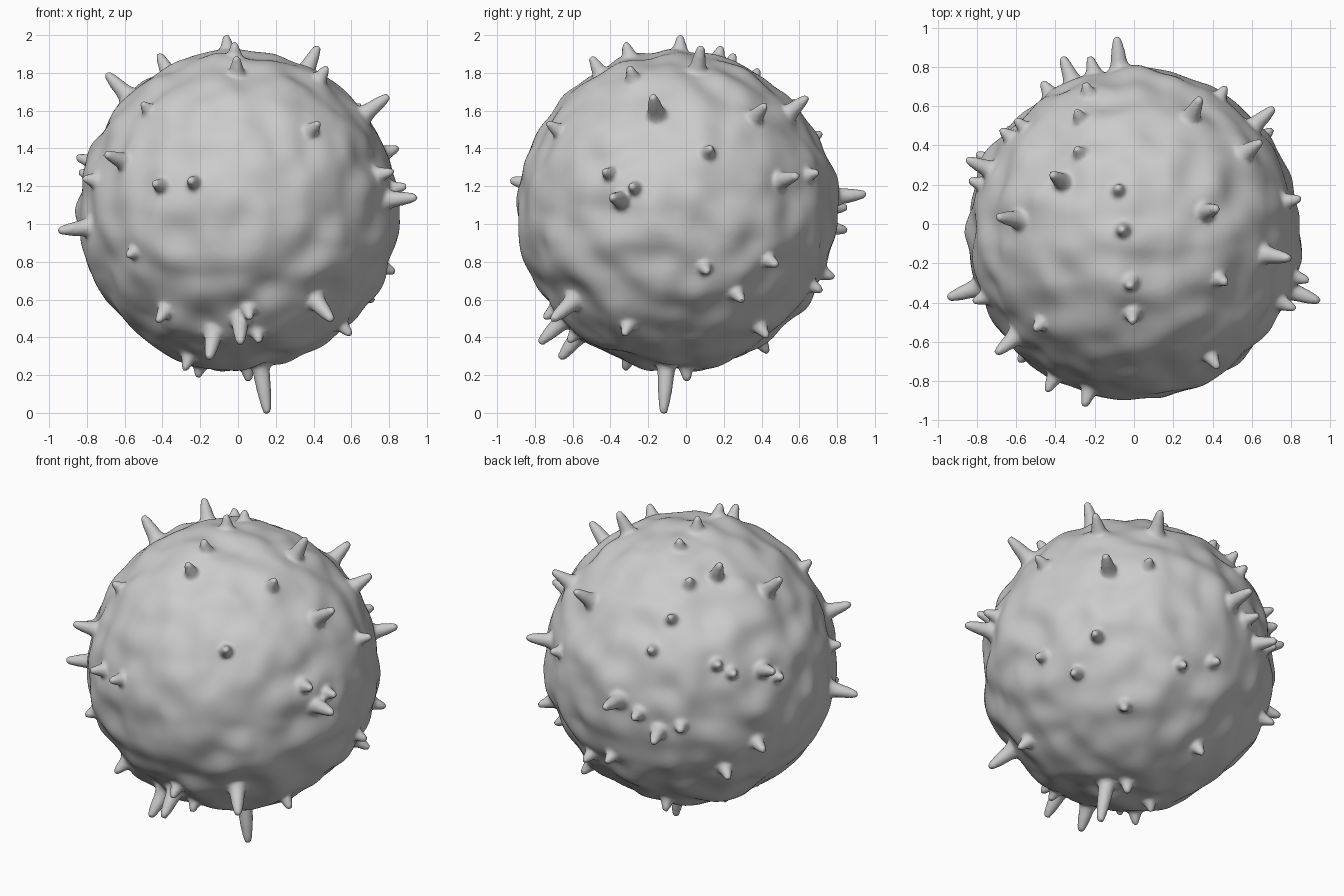
import bpy, bmesh, math
from mathutils import Vector, noise

if "Cube" in bpy.data.objects:
    bpy.data.objects.remove(bpy.data.objects["Cube"])

C = Vector((0, -0.05, 1.07))   # body centre
R = 0.842                      # mean body radius

# spike directions (azimuth, elevation in degrees), grouped by tip distance
SPIKES = {
    1.085: [(336, -81)],
    1.007: [(256, -51), (271, -44), (307, -35), (351, 37), (340, 4), (95, 5), (199, -6), (173, 46)],
    0.975: [(17, 63), (144, 58), (221, 18), (36, 35), (42, 11), (64, 38),
            (112, -6), (156, 17)],
    0.927: [(269, 61), (266, 73), (332, 55), (302, 30), (241, 9), (254, 10), (234, -39), (345, 8),
            (335, 13), (12, 21), (37, -18), (26, -31), (335, -45), (104, 1), (140, -25), (153, -14),
            (48, -46), (224, -65), (162, 86)],
    0.903: [(109, 74), (124, 55), (224, 39), (228, -15), (275, -39), (281, -50), (11, -21),
            (108, 27), (58, 13), (121, -3), (115, 40), (74, -28), (89, -23), (203, 11),
            (162, 13), (136, 22), (142, 18), (45, -85), (193, -76), (108, -56)],
}


def lump(d):
    """Surface radius in direction d, gently uneven."""
    n = noise.noise(d * 2.6 + Vector((3, 1.7, 5)))
    n2 = noise.noise(d * 5 + Vector((8, 4.4, 1)))
    return R + 0.02 * n + 0.03 * n2


def add_spike(bm, az, el, reach):
    """Lathe a flared, round-tipped spike running outwards from the body."""
    az, el = math.radians(az), math.radians(el)
    d = Vector((math.cos(az) * math.cos(el), math.sin(az) * math.cos(el), math.sin(el)))
    surf = lump(d)
    L = max(reach + 0.008 - surf, 0.06)
    k = min(1.0, 0.55 + L * 2.3)
    prof = [(.07, -.09), (.072, -.018), (.056, .006), (.046, .3 * min(L, .12)),
            (.038, L * .55), (.028, L * .82), (.02, L * .96)]
    q = d.to_track_quat('Z', 'Y')
    n = 14
    rings = []
    for r, h in prof:
        ring = []
        for i in range(n):
            a = math.tau * i / n
            p = Vector((r * k * math.cos(a), r * k * math.sin(a), surf + h))
            ring.append(bm.verts.new(C + q @ p))
        rings.append(ring)
    for a, b in zip(rings, rings[1:]):
        for i in range(n):
            j = (i + 1) % n
            bm.faces.new((a[i], a[j], b[j], b[i]))
    end = bm.verts.new(C + d * (surf + L))
    for i in range(n):
        bm.faces.new((rings[-1][i], rings[-1][(i + 1) % n], end))
    bm.faces.new(rings[0][::-1])


# uneven ball
bm = bmesh.new()
bmesh.ops.create_icosphere(bm, subdivisions=6, radius=1)
for v in bm.verts:
    d = v.co.normalized()
    v.co = C + d * lump(d)

# spikes all round
for reach, dirs in SPIKES.items():
    for az, el in dirs:
        add_spike(bm, az, el, reach)

for f in bm.faces:
    f.smooth = True
me = bpy.data.meshes.new("spiky_ball")
bm.to_mesh(me)
bm.free()
ob = bpy.data.objects.new("spiky_ball", me)
bpy.context.collection.objects.link(ob)

# fuse the spikes into the skin and soften the joins
rm = ob.modifiers.new("fuse", 'REMESH')
rm.mode = 'VOXEL'
rm.voxel_size = 0.0125
rm.use_smooth_shade = True
sm = ob.modifiers.new("soften", 'SMOOTH')
sm.factor = 0.5
sm.iterations = 3
